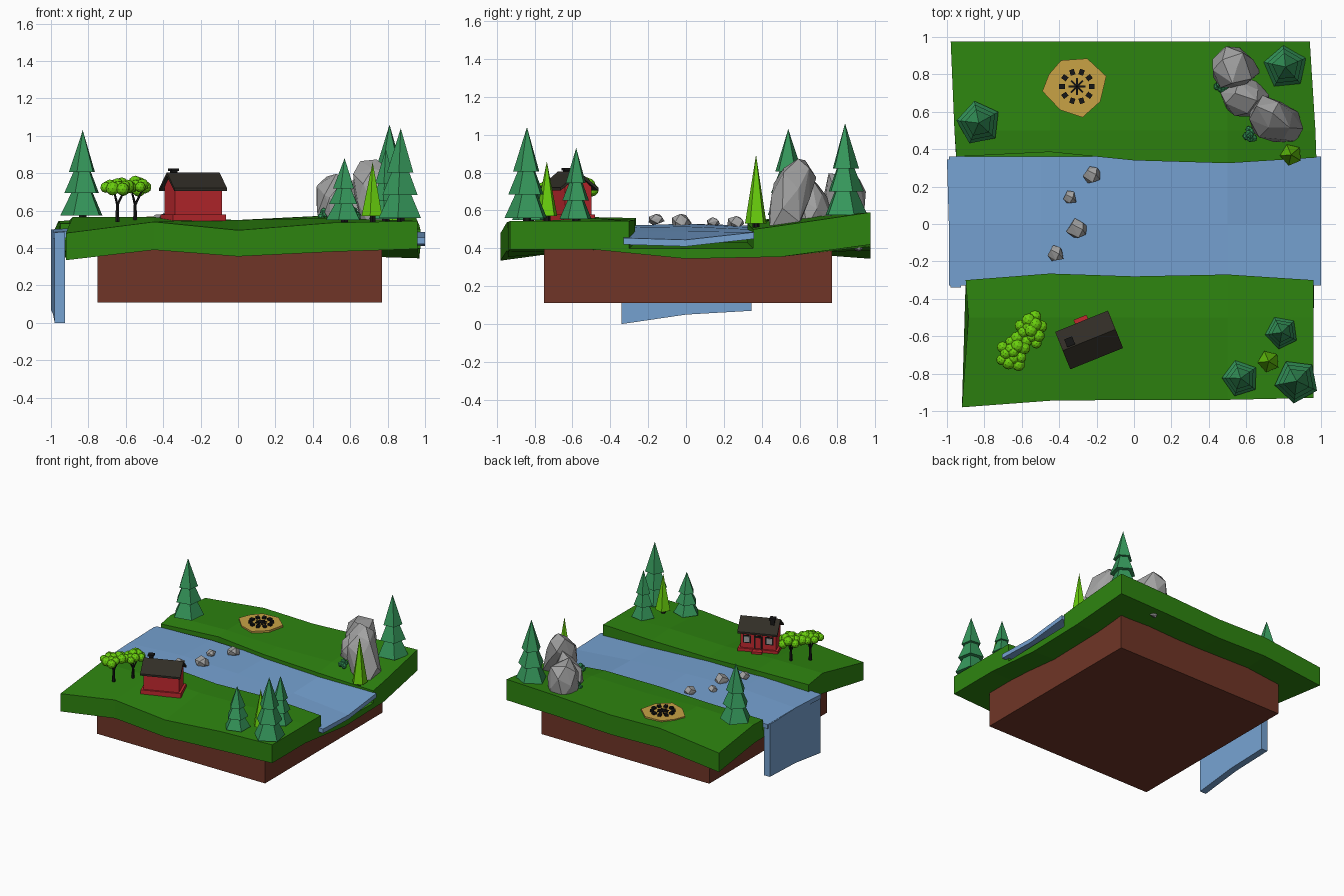
import bpy, bmesh, math, random
from mathutils import Matrix, Vector

if "Cube" in bpy.data.objects:
    bpy.data.objects.remove(bpy.data.objects["Cube"])
random.seed(4)

def mat(name, r, g, b):
    m = bpy.data.materials.new(name)
    m.diffuse_color = (r, g, b, 1)
    m.use_nodes = True
    m.node_tree.nodes["Principled BSDF"].inputs["Base Color"].default_value = m.diffuse_color
    return m

GRASS = mat("grass green", .027, .23, .005)
WATER = mat("water blue", .18, .36, .64)
DIRT = mat("dirt brown", .16, .036, .02)
RED = mat("house red", .53, .022, .028)
ROOF = mat("roof dark", .03, .026, .019)
BLACK = mat("charcoal", .008, .008, .008)
STONE = mat("stone grey", .36, .36, .36)
SPRUCE = mat("spruce green", .036, .31, .105)
LEAF = mat("leaf green", .14, .62, .004)
SAND = mat("sand", .58, .36, .06)

def finish(name, bm, material):
    bmesh.ops.recalc_face_normals(bm, faces=bm.faces)
    me = bpy.data.meshes.new(name)
    bm.to_mesh(me)
    bm.free()
    me.materials.append(material)
    ob = bpy.data.objects.new(name, me)
    bpy.context.collection.objects.link(ob)
    return ob

def loft(name, rings, material, M=Matrix()):
    """Closed skin through equal-length rings, capped at both ends."""
    bm = bmesh.new()
    vs = [[bm.verts.new(M @ Vector(p)) for p in r] for r in rings]
    n = len(rings[0])
    for a, b in zip(vs, vs[1:]):
        for i in range(n):
            j = (i + 1) % n
            bm.faces.new((a[i], a[j], b[j], b[i]))
    bm.faces.new(vs[0])
    bm.faces.new(vs[-1])
    return finish(name, bm, material)

def box(name, c, s, material, M=Matrix()):
    bm = bmesh.new()
    bmesh.ops.create_cube(bm, size=1, matrix=M @ Matrix.Translation(c) @ Matrix.Diagonal((*s, 1)))
    return finish(name, bm, material)

def add_cone(bm, x, y, z0, z1, r0, r1, sides, turn=0):
    M = Matrix.Translation((x, y, (z0 + z1) / 2)) @ Matrix.Rotation(turn, 4, 'Z')
    bmesh.ops.create_cone(bm, cap_ends=True, segments=sides, radius1=r0, radius2=r1, depth=z1 - z0, matrix=M)

def rock(name, c, s, n=18, tilt=(0, 0), jitter=.18):
    """Convex hull of jittered points on an ellipsoid, sheared towards tilt."""
    bm = bmesh.new()
    for i in range(n):
        h = 1 - 2 * (i + .5) / n
        r, a = math.sqrt(1 - h * h), i * 2.39996
        k = random.uniform(1 - jitter, 1 + jitter * .6)
        p = Vector((r * math.cos(a), r * math.sin(a), h)) * k
        bm.verts.new((c[0] + p.x * s[0] + tilt[0] * p.z, c[1] + p.y * s[1] + tilt[1] * p.z, c[2] + p.z * s[2]))
    res = bmesh.ops.convex_hull(bm, input=bm.verts)
    bmesh.ops.delete(bm, geom=[v for v in bm.verts if not v.link_faces], context='VERTS')
    return finish(name, bm, STONE)

# Dirt block under the island
box("dirt_block", (.01, .01, .255), (1.52, 1.52, .29), DIRT)

# Grass slab with river channel: cross-sections in y, z lofted along x
X_LEFT = [-.92, -.885, -.9, -.9, -.95, -.95, -.96, -.98, -.98, -.96, -.93, -.885, -.92]
X_RIGHT = [.96, .96, .96, .96, .975, .975, .97, .94, .94, .97, .97, .96, .96]
cols = [  # x, front y, banks y, top z (6), bed z, bottom z (5, back to front)
    (X_LEFT, -.98, -.3, .36, (.48, .565, .55, .53, .545, .5), .44, (.345, .39, .38, .4, .335)),
    (-.45, -.945, -.265, .385, (.54, .565, .56, .55, .56, .56), .46, (.4, .38, .37, .4, .39)),
    (0, -.94, -.28, .34, (.495, .55, .54, .54, .545, .55), .45, (.39, .37, .36, .39, .355)),
    (.5, -.94, -.27, .325, (.535, .56, .55, .53, .555, .575), .43, (.41, .37, .36, .39, .38)),
    (X_RIGHT, -.93, -.3, .355, (.545, .545, .545, .5, .52, .59), .40, (.42, .355, .345, .395, .395))]
rings = []
for x, yf, b0, b1, t, bed, bot in cols:
    ys = [yf, -.5, b0, b0, b1, b1, .5, .975, .975, .5, 0, -.5, yf]
    zs = [*t[:3], bed, bed, *t[3:], *bot]
    rings.append([(x[i] if isinstance(x, list) else x, ys[i], zs[i]) for i in range(13)])
loft("grass_ground", rings, GRASS)

# River sheet and waterfall
rings = []
for x, a, b, c in [(-.99, .485, .5, .5), (-.5, .52, .53, .52), (0, .51, .515, .51),
                   (.5, .49, .49, .5), (1, .455, .445, .485)]:
    rings.append([(x, -.33, a), (x, 0, b), (x, .36, c), (x, .36, c - .035), (x, 0, b - .035), (x, -.33, a - .035)])
loft("river", rings, WATER)
loft("waterfall", [[(x, y, t), (x + .055, y, t), (x + .055, y, b), (x, y, b)]
                   for x, y, t, b in [(-.98, -.34, .483, 0), (-.99, 0, .498, .05), (-1, .345, .498, .07)]], WATER)

# Spruce trees: three stacked five-sided tiers on a short trunk
spruces = [(-.83, .54, .575, .455, .12, .2), (.81, .84, .575, .485, .12, .1), (.87, -.84, .56, .48, .12, .5),
           (.57, -.825, .55, .33, .1, .3), (.79, -.58, .555, .375, .09, .45)]
for i, (x, y, z, h, r, turn) in enumerate(spruces):
    bm = bmesh.new()
    for z0, z1, r0, r1 in [(0, .27, 1, .5), (.26, .52, .83, .4), (.51, 1, .62, 0)]:
        add_cone(bm, x, y, z + z0 * h, z + z1 * h, r * r0, r * r1, 5, turn)
    finish(f"spruce_{i}", bm, SPRUCE)
    bm = bmesh.new()
    add_cone(bm, x, y, z - .045, z + .02, .022, .022, 6)
    finish(f"spruce_trunk_{i}", bm, BLACK)

# Slim light-green cone trees
for i, (x, y, z, h) in enumerate([(.72, -.735, .57, .29), (.84, .37, .53, .365)]):
    bm = bmesh.new()
    add_cone(bm, x, y, z, z + h, .06, 0, 5, .4)
    finish(f"cone_tree_{i}", bm, LEAF)
    bm = bmesh.new()
    add_cone(bm, x, y, z - .05, z + .01, .018, .018, 6)
    finish(f"cone_tree_trunk_{i}", bm, BLACK)

# Leafy clusters: round trees and teal bushes
def cluster(name, c, spread, radius, n, material, sub):
    bm = bmesh.new()
    for k in range(n):
        a, d = k * 2.4, math.sqrt(k / n)
        p = Vector(c) + Vector((math.cos(a) * d * spread[0], math.sin(a) * d * spread[1],
                                (1 - d) * spread[2] + random.uniform(-.3, .3) * spread[2]))
        bmesh.ops.create_icosphere(bm, subdivisions=sub, radius=radius * random.uniform(.85, 1.15),
                                   matrix=Matrix.Translation(p))
    finish(name, bm, material)

for i, (x, y) in enumerate([(-.645, -.685), (-.55, -.57)]):
    cluster(f"round_tree_{i}", (x, y, .715), (.075, .085, .035), .033, 13, LEAF, 2)
    bm = bmesh.new()
    add_cone(bm, x, y, .54, .64, .013, .008, 6)
    for a in (0, 2.1, 4.2):  # forked branches
        M = Matrix.Translation((x, y, .63)) @ Matrix.Rotation(a, 4, 'Z') @ Matrix.Rotation(.45, 4, 'Y')
        bmesh.ops.create_cone(bm, cap_ends=True, segments=5, radius1=.007, radius2=.005, depth=.09,
                              matrix=M @ Matrix.Translation((0, 0, .04)))
    finish(f"round_tree_trunk_{i}", bm, BLACK)
for i, (x, y) in enumerate([(.62, .475), (.465, .74)]):
    cluster(f"bush_{i}", (x, y, .57), (.025, .035, .03), .022, 7, SPRUCE, 1)

# Boulders and river stones
rock("boulder_back", (.53, .84, .61), (.135, .125, .22), 22, (-.015, .0))
rock("boulder_middle", (.6, .66, .6), (.155, .11, .17), 18)
rock("boulder_tall", (.745, .55, .67), (.145, .125, .24), 22, (-.05, .05))
rock("stone_under_edge", (.57, .91, .405), (.035, .025, .025), 10)
for i, (x, y, z, s) in enumerate([(-.225, .265, .535, .05), (-.345, .14, .535, .04),
                                  (-.3, -.03, .54, .06), (-.42, -.16, .55, .047)]):
    rock(f"river_stone_{i}", (x, y, z), (s, s, s * .75), 11)

# Cabin, door facing the river
H = Matrix.Translation((-.24, -.62, 0)) @ Matrix.Rotation(math.radians(22), 4, 'Z')
box("cabin_plinth", (0, 0, .562), (.305, .18, .036), RED, H)
box("door_step", (0, .105, .562), (.075, .05, .03), RED, H)
loft("cabin_walls", [[(x, -.075, .57), (x, .075, .57), (x, .075, .725), (x, 0, .79), (x, -.075, .725)]
                     for x in (-.135, .135)], RED, H)
loft("cabin_roof", [[(x, -.108, .705), (x, 0, .785), (x, .108, .705), (x, .108, .72), (x, 0, .805), (x, -.108, .72)]
                    for x in (-.152, .152)], ROOF, H)
box("chimney", (-.1, .03, .785), (.03, .03, .06), BLACK, H)
box("chimney_cap", (-.1, .03, .818), (.045, .045, .014), BLACK, H)
for i, x in enumerate((-.085, .085)):
    box(f"window_frame_{i}", (x, .076, .652), (.062, .009, .062), BLACK, H)
    box(f"window_pane_{i}", (x, .079, .652), (.044, .009, .044), STONE, H)
box("door_frame", (0, .076, .632), (.062, .009, .105), BLACK, H)
box("door", (0, .079, .628), (.04, .009, .085), RED, H)

# Sand patch with campfire ring and logs
patch = [(-.39, .875), (-.25, .885), (-.148, .79), (-.18, .655), (-.275, .57), (-.395, .61), (-.49, .71), (-.455, .8)]
loft("sand_patch", [[(x, y, z) for x, y in patch] for z in (.53, .569)], SAND)
for i in range(10):
    M = Matrix.Translation((-.305, .735, .573)) @ Matrix.Rotation(i * math.tau / 10, 4, 'Z')
    box(f"fire_stone_{i}", (.08, 0, 0), (.03, .026, .022), BLACK, M)
for i in range(8):
    M = Matrix.Translation((-.305, .735, .574)) @ Matrix.Rotation(i * math.tau / 8, 4, 'Z') @ Matrix.Rotation(.3, 4, 'Y')
    box(f"fire_log_{i}", (.022, 0, .008), (.042, .009, .012), BLACK, M)
